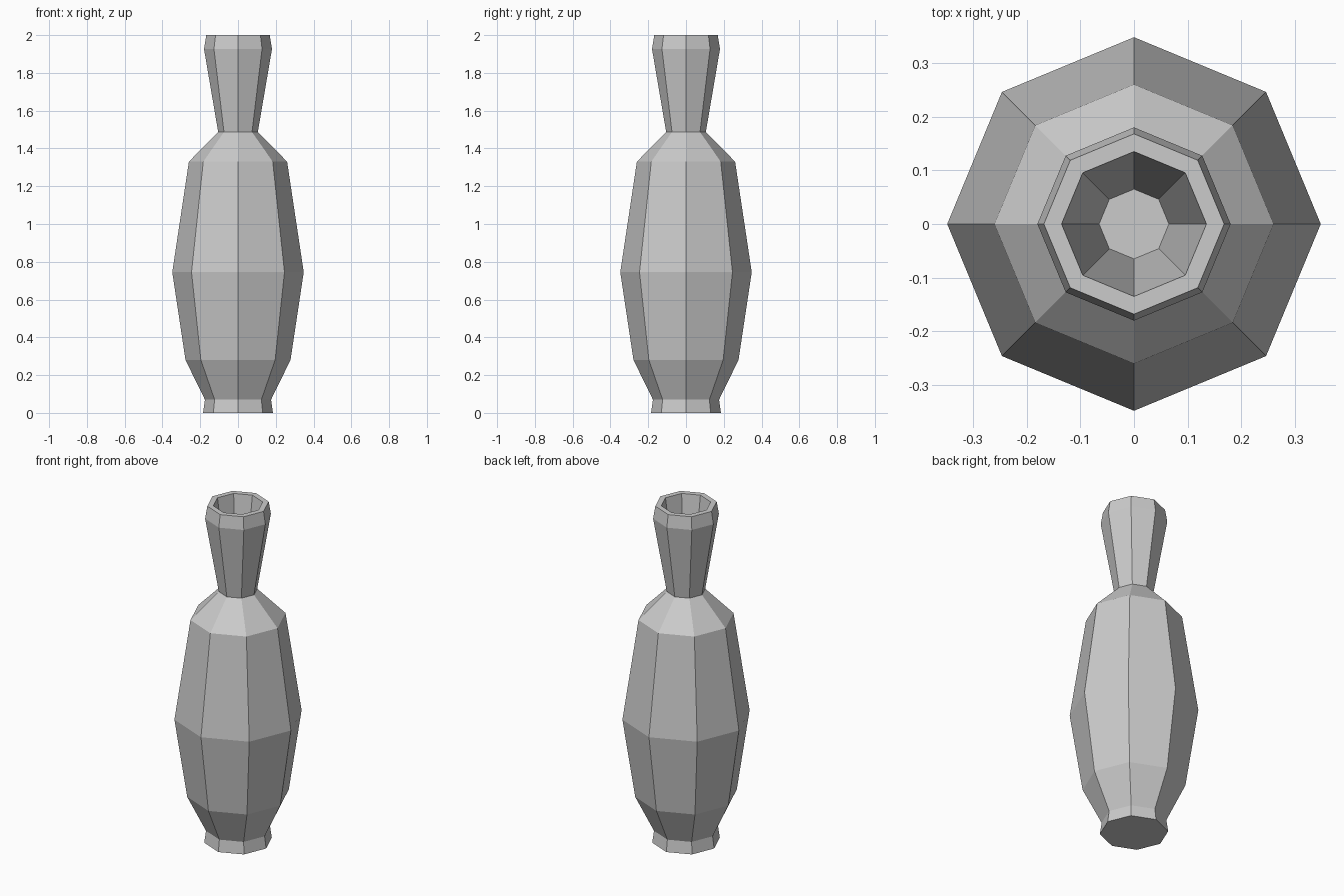
import bpy, bmesh
from math import cos, sin, pi

if "Cube" in bpy.data.objects:
    bpy.data.objects.remove(bpy.data.objects["Cube"])

SIDES = 8
# outer silhouette (radius, height) from foot to rim, then down inside the neck
profile = [(0.185, 0), (0.175, 0.07), (0.278, 0.28), (0.348, 0.745),
           (0.26, 1.33), (0.105, 1.487), (0.18, 1.927), (0.168, 2.0),
           (0.135, 2.0), (0.065, 1.49)]

bm = bmesh.new()
rings = [[bm.verts.new((r * cos(2 * pi * i / SIDES), r * sin(2 * pi * i / SIDES), z))
          for i in range(SIDES)] for r, z in profile]

# walls, rim and neck lining
for low, high in zip(rings, rings[1:]):
    for i in range(SIDES):
        j = (i + 1) % SIDES
        bm.faces.new((low[i], low[j], high[j], high[i]))

# base and floor of the opening
bm.faces.new(rings[0][::-1])
bm.faces.new(rings[-1])

mesh = bpy.data.meshes.new("vase")
bm.to_mesh(mesh)
bm.free()
vase = bpy.data.objects.new("vase", mesh)
bpy.context.collection.objects.link(vase)
